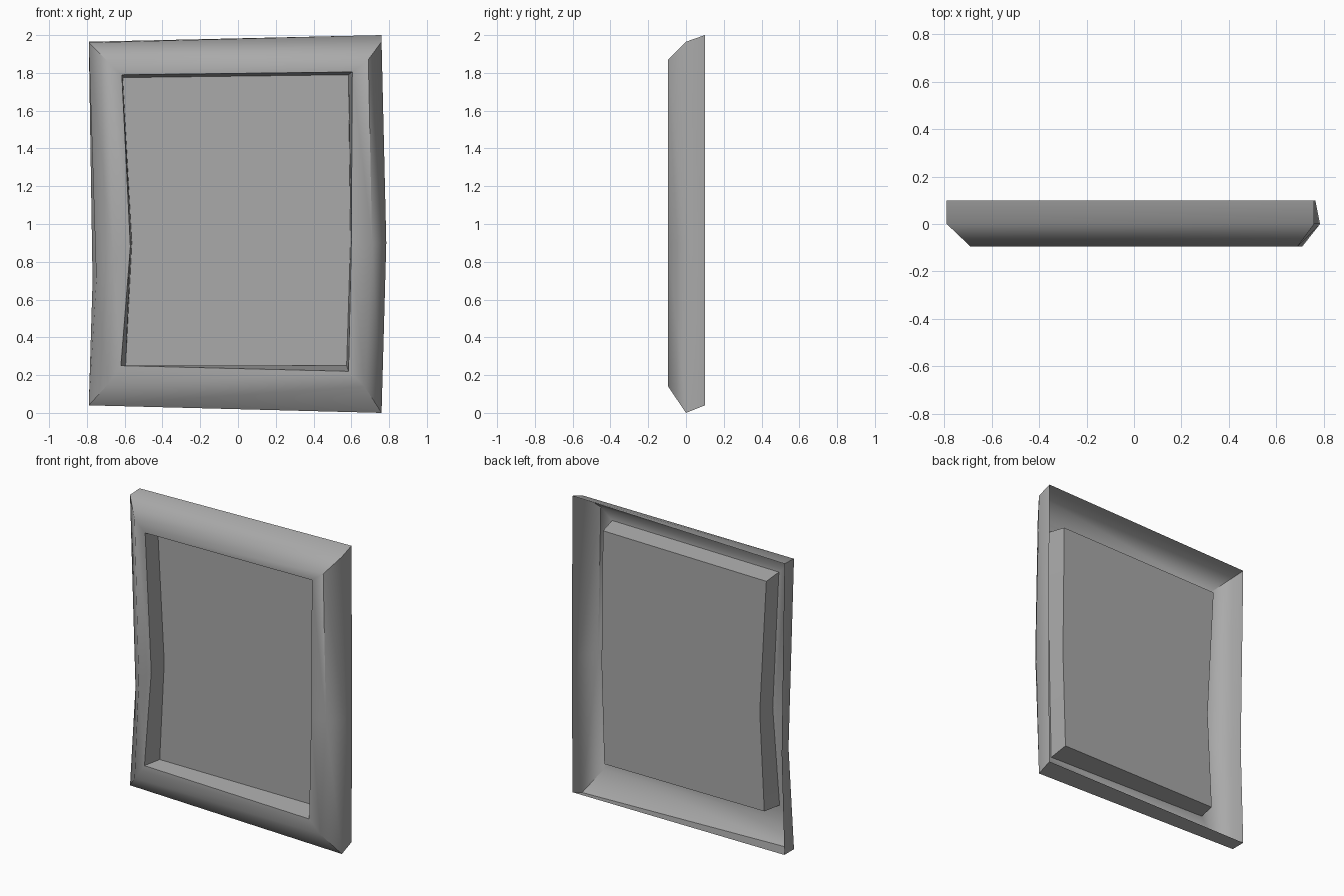
import bpy
import bmesh
import math

default_cube = bpy.data.objects.get("Cube")
if default_cube:
    bpy.data.objects.remove(default_cube, do_unlink=True)


def make_material(name, colour):
    material = bpy.data.materials.new(name)
    material.use_nodes = True
    material.diffuse_color = colour
    material.node_tree.nodes["Principled BSDF"].inputs["Base Color"].default_value = colour
    return material


def add_ring(mesh, depth, outline):
    """Make one loop of vertices at a given depth."""
    return [mesh.verts.new((x, depth, z)) for x, z in outline]


def bridge(mesh, outer, inner):
    """Join two loops with quads."""
    count = len(outer)
    for i in range(count):
        j = (i + 1) % count
        mesh.faces.new((outer[i], outer[j], inner[j], inner[i]))


def finish(mesh, name, material):
    data = bpy.data.meshes.new(name)
    mesh.to_mesh(data)
    mesh.free()
    data.materials.append(material)
    part = bpy.data.objects.new(name, data)
    bpy.context.collection.objects.link(part)
    bpy.ops.object.select_all(action="DESELECT")
    part.select_set(True)
    bpy.context.view_layer.objects.active = part
    bpy.ops.object.shade_smooth_by_angle(angle=math.radians(52))
    return part


grey = make_material("plain grey", (0.4, 0.4, 0.4, 1))

# Crooked outlines: top left, left bend, bottom left, bottom right, right bend, top right
back_rim = [(-.79, 1.965), (-.77, .7), (-.79, .04), (.76, .04), (.765, .9), (.76, 2)]
side_edge = [(-.79, 1.96), (-.75, .7), (-.79, .04), (.76, 0), (.785, .9), (.76, 1.965)]
front_edge = [(-.69, 1.86), (-.66, .8), (-.69, .15), (.67, .14), (.71, .9), (.69, 1.87)]
opening = [(-.615, 1.79), (-.57, .88), (-.62, .25), (.585, .22), (.6, .9), (.605, 1.805)]
panel = [(-.61, 1.775), (-.562, .9), (-.595, .25), (.575, .25), (.595, .9), (.585, 1.79)]

# Hollow moulding, open at the back
moulding = bmesh.new()
profile = [(.1, back_rim), (0, side_edge), (-.095, front_edge), (-.092, opening)]
loops = [add_ring(moulding, depth, outline) for depth, outline in profile]
for outer, inner in zip(loops, loops[1:]):
    bridge(moulding, outer, inner)
finish(moulding, "frame_moulding", grey)

# Recessed tray holding the flat picture panel
tray = bmesh.new()
tray_front = add_ring(tray, -.092, opening)
tray_back = add_ring(tray, .032, panel)
bridge(tray, tray_front, tray_back)
tray.faces.new(tray_back)
finish(tray, "picture_tray", grey)
